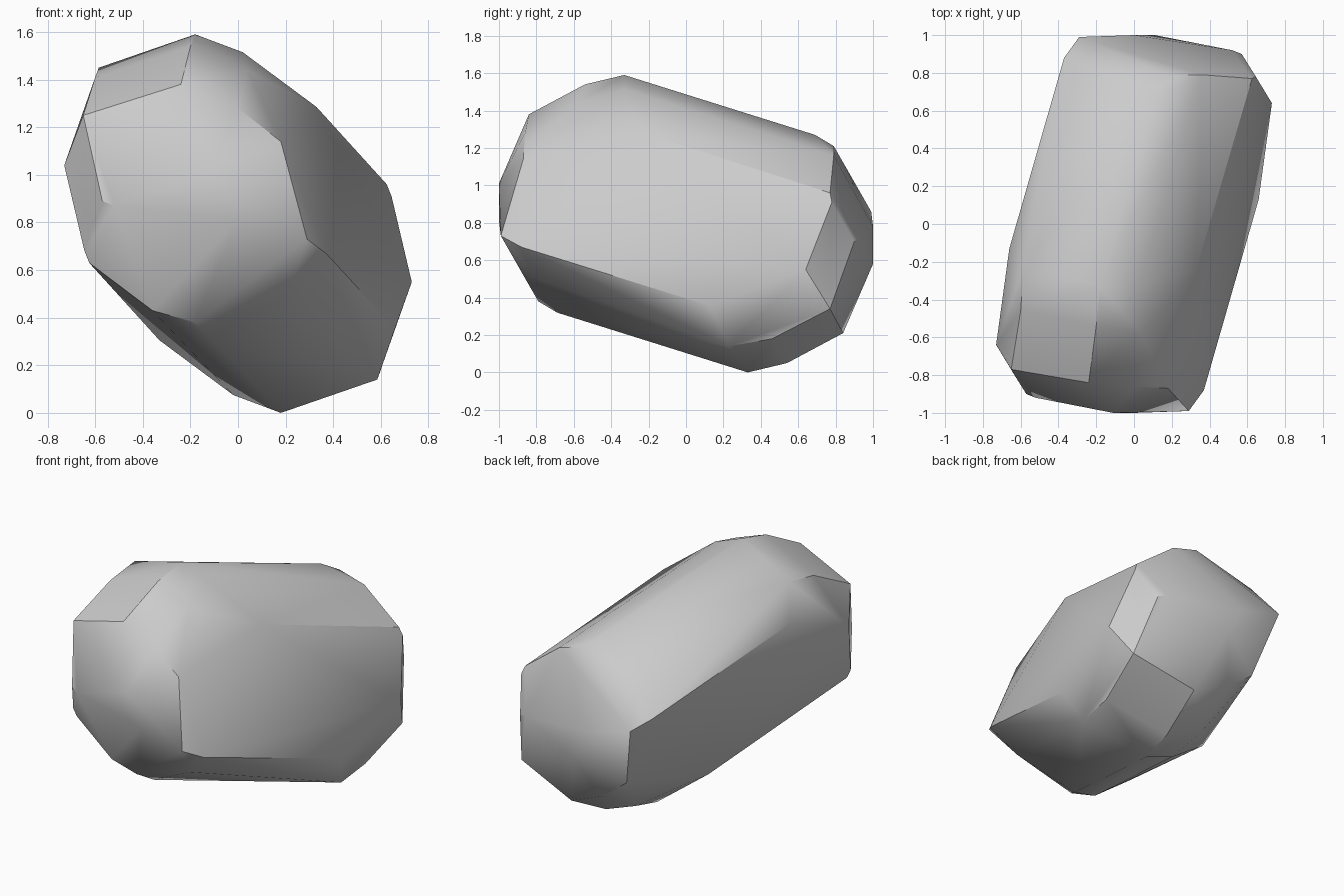
import bpy, bmesh, math
from mathutils import Vector

if "Cube" in bpy.data.objects:
    bpy.data.objects.remove(bpy.data.objects["Cube"])

CENTRE = Vector((0, 0, 0.795))

# corners where the long side faces meet the front end
shoulder = [
    (-0.18, -0.33, 1.59), (0.02, -0.33, 1.515), (0.33, -0.24, 1.285),
    (0.37, -0.88, 0.67), (0.215, -0.82, 0.51), (-0.18, -0.79, 0.38),
    (-0.12, -0.69, 0.32), (-0.36, -0.79, 0.43), (-0.625, -0.77, 0.63),
    (-0.645, -0.78, 0.68), (-0.73, -0.64, 1.04), (-0.66, -0.13, 1.235),
    (-0.585, -0.23, 1.45), (-0.60, -0.46, 1.41), (-0.65, -0.77, 1.25),
]
# corners of the faceted front end
nose = [
    (-0.20, -0.54, 1.54), (0.04, -0.58, 1.44), (-0.24, -0.84, 1.38),
    (0.00, -0.86, 1.28), (0.18, -0.87, 1.14), (0.29, -0.99, 0.73),
    (-0.11, -1.00, 1.01), (0.00, -1.00, 0.81), (-0.52, -0.92, 0.87),
    (-0.57, -0.90, 0.89),
]

# the stone is the same front and back, reflected through its centre
bm = bmesh.new()
for p in shoulder + nose:
    bm.verts.new(p)
    bm.verts.new(2 * CENTRE - Vector(p))
bmesh.ops.convex_hull(bm, input=bm.verts[:])
loose = [v for v in bm.verts if not v.link_faces]
bmesh.ops.delete(bm, geom=loose, context='VERTS')
bmesh.ops.dissolve_limit(bm, angle_limit=math.radians(2),
                         verts=bm.verts[:], edges=bm.edges[:])
bmesh.ops.recalc_face_normals(bm, faces=bm.faces[:])

mesh = bpy.data.meshes.new("faceted_stone")
bm.to_mesh(mesh)
bm.free()
stone = bpy.data.objects.new("faceted_stone", mesh)
bpy.context.collection.objects.link(stone)

# soft shading over the shallow edges
bpy.context.view_layer.objects.active = stone
stone.select_set(True)
bpy.ops.object.shade_smooth_by_angle(angle=math.radians(35))
